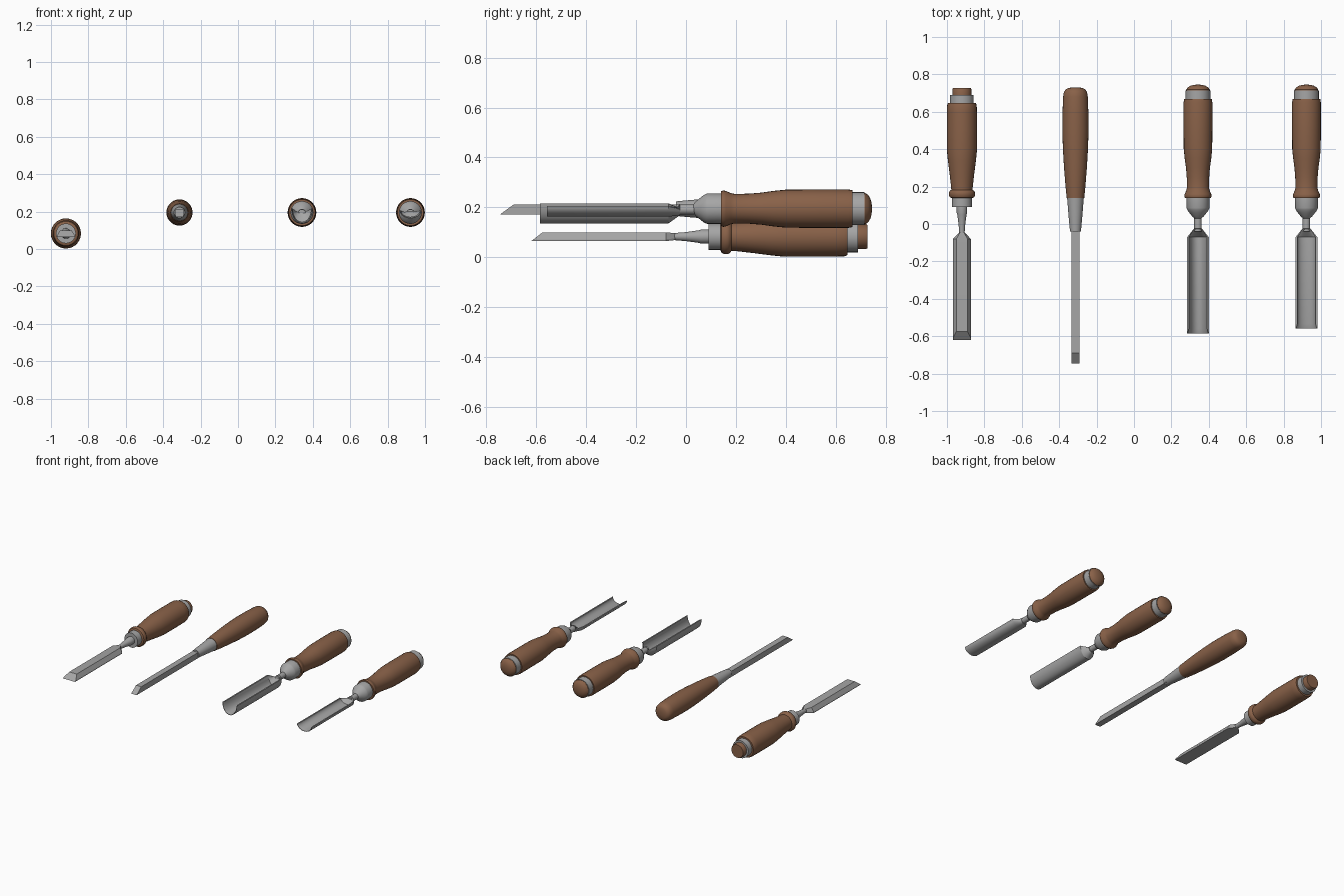
import bpy, bmesh, math

if "Cube" in bpy.data.objects:
    bpy.data.objects.remove(bpy.data.objects["Cube"])

def mat(name, c):
    m = bpy.data.materials.new(name)
    m.diffuse_color = (*c, 1)
    m.use_nodes = True
    m.node_tree.nodes["Principled BSDF"].inputs["Base Color"].default_value = m.diffuse_color
    return m

WOOD = mat("brown wood", (0.25, 0.12, 0.065))
STEEL = mat("grey steel", (0.38, 0.38, 0.38))

def loft(name, rings, material, angle=32):
    """Skin a list of equal-length point rings and cap both ends."""
    bm = bmesh.new()
    vs = [[bm.verts.new(p) for p in r] for r in rings]
    n = len(vs[0])
    for a, b in zip(vs, vs[1:]):
        for i in range(n):
            j = (i + 1) % n
            bm.faces.new((a[i], a[j], b[j], b[i]))
    bm.faces.new(vs[0])
    bm.faces.new(vs[-1])
    bmesh.ops.recalc_face_normals(bm, faces=bm.faces)
    me = bpy.data.meshes.new(name)
    bm.to_mesh(me)
    bm.free()
    me.materials.append(material)
    me.shade_smooth()
    me.set_sharp_from_angle(angle=math.radians(angle))
    ob = bpy.data.objects.new(name, me)
    bpy.context.collection.objects.link(ob)
    return ob

def turned(name, x, z, profile, material, n=28):
    """Lathe a (y, radius) profile about an axis along y."""
    t = [2 * math.pi * i / n for i in range(n)]
    return loft(name, [[(x + r * math.cos(a), y, z + r * math.sin(a)) for a in t]
                       for y, r in profile], material)

def flat_ring(x, y, z0, z1, wb, wt, side, rake=0):
    """Chisel cross-section: wide flat back, narrower top, raked along y."""
    pts = [(-wb, z0), (-wb, z0 + side), (-wt, z1), (wt, z1), (wb, z0 + side), (wb, z0)]
    return [(x + px, y + rake * (pz - z0) / (z1 - z0), pz) for px, pz in pts]

# Bevel-edge chisel
X, Z = -0.92, 0.083
turned("bevel_handle", X, Z, [(0.17, 0.056), (0.2, 0.058), (0.27, 0.066), (0.34, 0.075), (0.39, 0.08),
       (0.5, 0.0805), (0.6, 0.08), (0.635, 0.079), (0.648, 0.074)], WOOD)
turned("bevel_handle_bead", X, Z, [(0.138, 0.055), (0.143, 0.065), (0.153, 0.07), (0.167, 0.07),
       (0.177, 0.065), (0.183, 0.056)], WOOD)
turned("bevel_strike_ring", X, Z, [(0.64, 0.063), (0.69, 0.063)], STEEL)
turned("bevel_handle_end", X, Z, [(0.68, 0.05), (0.722, 0.05), (0.727, 0.047)], WOOD)
turned("bevel_ferrule", X, Z, [(0.09, 0.053), (0.15, 0.053)], STEEL)
turned("bevel_shank", X, Z, [(-0.09, 0.012), (-0.05, 0.014), (0.0, 0.018), (0.05, 0.025), (0.06, 0.028),
       (0.095, 0.028)], STEEL)
loft("bevel_blade", [flat_ring(X, -0.045, 0.069, 0.097, 0.014, 0.01, 0.007),
                     flat_ring(X, -0.08, 0.065, 0.1, 0.048, 0.03, 0.007),
                     flat_ring(X, -0.62, 0.065, 0.1, 0.048, 0.03, 0.007, 0.045)], STEEL, 10)

# Mortise chisel
X, Z = -0.313, 0.195
turned("mortise_handle", X, Z, [(0.14, 0.047), (0.2, 0.053), (0.3, 0.061), (0.4, 0.067), (0.5, 0.07),
       (0.6, 0.069), (0.68, 0.066), (0.705, 0.062), (0.72, 0.052), (0.728, 0.036), (0.73, 0.01)], WOOD)
turned("mortise_socket", X, Z, [(-0.04, 0.029), (0.0, 0.033), (0.07, 0.039), (0.145, 0.045)], STEEL)
loft("mortise_blade", [flat_ring(X, 0.0, 0.172, 0.212, 0.022, 0.021, 0.005),
                       flat_ring(X, -0.745, 0.172, 0.212, 0.022, 0.021, 0.005, 0.055)], STEEL, 10)

def gouge_ring(x, y, outer, inner, cx=None):
    """Closed channel section from two (half width, rim z, low z) arcs, the outer then the inner reversed."""
    n = 16
    def arc(w, zr, zl):
        return [(x - w * math.cos(math.pi * i / n), y, zr + (zl - zr) * math.sin(math.pi * i / n))
                for i in range(n + 1)]
    return arc(*outer) + arc(*inner)[::-1]

def gouge(kind, x, tip, rim, low):
    z = 0.195
    turned(kind + "_handle", x, z, [(0.14, 0.07), (0.15, 0.073), (0.16, 0.071), (0.18, 0.062), (0.195, 0.059),
           (0.25, 0.06), (0.3, 0.064), (0.35, 0.071), (0.4, 0.076), (0.5, 0.077), (0.65, 0.077),
           (0.667, 0.074)], WOOD)
    turned(kind + "_strike_ring", x, z, [(0.66, 0.066), (0.715, 0.066)], STEEL)
    turned(kind + "_handle_end", x, z, [(0.7, 0.063), (0.718, 0.063), (0.73, 0.055), (0.739, 0.04),
           (0.744, 0.022), (0.745, 0.005)], WOOD)
    turned(kind + "_ferrule", x, z, [(0.03, 0.018), (0.04, 0.03), (0.06, 0.046), (0.07, 0.054), (0.08, 0.059),
           (0.085, 0.061), (0.145, 0.061)], STEEL)
    turned(kind + "_neck", x, 0.192, [(-0.04, 0.02), (0.05, 0.02)], STEEL)
    w, t = 0.058, 0.009
    outer, inner = (w, rim, low), (w - t, rim, low + t)
    loft(kind + "_blade", [gouge_ring(x, -0.025, (0.022, 0.192, 0.168), (0.02, 0.194, 0.214)),
                           gouge_ring(x, -0.07, outer, inner),
                           gouge_ring(x, tip + 0.025, outer, inner),
                           gouge_ring(x, tip, outer, (w - 0.003, rim, low + 0.003))], STEEL)

# Deep and shallow gouges share one handle design
gouge("deep_gouge", 0.342, -0.585, 0.216, 0.136)
gouge("shallow_gouge", 0.922, -0.558, 0.205, 0.163)
